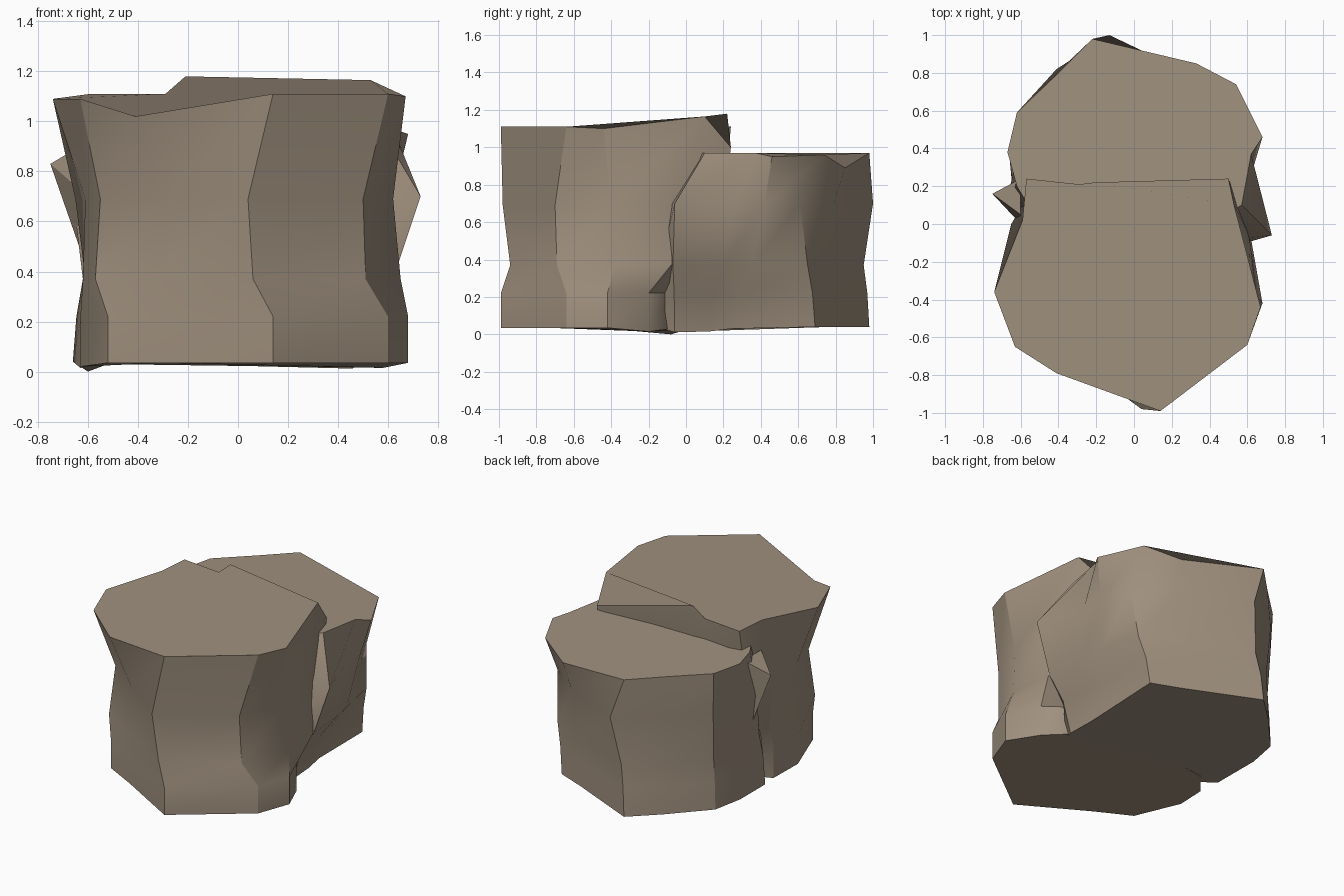
import bpy, bmesh, math

rock_mat = bpy.data.materials.new("brown_rock")
rock_mat.diffuse_color = (0.35, 0.28, 0.21, 1.0)


def finish(bm, name):
    """Turn a bmesh into a smooth-by-angle rock object."""
    bmesh.ops.recalc_face_normals(bm, faces=bm.faces[:])
    mesh = bpy.data.meshes.new(name)
    bm.to_mesh(mesh)
    bm.free()
    mesh.materials.append(rock_mat)
    obj = bpy.data.objects.new(name, mesh)
    bpy.context.collection.objects.link(obj)
    bpy.ops.object.select_all(action='DESELECT')
    obj.select_set(True)
    bpy.context.view_layer.objects.active = obj
    bpy.ops.object.shade_smooth_by_angle(angle=math.radians(30))


def rock_column(name, corners, high_z, mix):
    """Loft a weathered column; each corner lists top xyz, waist xy, low xy, foot xyz."""
    bm = bmesh.new()
    rings = []
    for level in range(5):
        ring = []
        for top, high, low, foot in corners:
            ankle = [f + (l - f) * mix for f, l in zip(foot, low)]
            co = (foot, (*ankle, 0.22), (*low, 0.37), (*high, high_z), top)[level]
            ring.append(bm.verts.new(co))
        rings.append(ring)
    n = len(corners)
    for a, b in zip(rings, rings[1:]):
        for i in range(n):
            j = (i + 1) % n
            bm.faces.new((a[i], a[j], b[j], b[i]))
    bm.faces.new(rings[-1])
    bm.faces.new(rings[0][::-1])
    finish(bm, name)


# Taller front column, corners counter-clockwise from the front tip
front = [
    ((0.14, -0.99, 1.11), (0.04, -0.98), (0.06, -0.94), (0.14, -0.99, 0.035)),
    ((0.60, -0.64, 1.11), (0.50, -0.70), (0.51, -0.69), (0.60, -0.64, 0.035)),
    ((0.67, -0.44, 1.10), (0.62, -0.40), (0.65, -0.38), (0.68, -0.42, 0.035)),
    ((0.53, 0.10, 1.165), (0.61, -0.06), (0.62, -0.08), (0.58, -0.20, 0.015)),
    ((0.50, 0.24, 1.00), (0.48, 0.20), (0.45, 0.10), (0.42, -0.08, 0.03)),
    ((-0.21, 0.22, 1.18), (-0.20, 0.20), (-0.20, 0.10), (-0.20, 0.05, 0.035)),
    ((-0.29, 0.21, 1.11), (-0.30, 0.20), (-0.30, 0.10), (-0.30, 0.05, 0.035)),
    ((-0.57, 0.24, 1.11), (-0.56, 0.15), (-0.55, 0.08), (-0.52, 0.02, 0.03)),
    ((-0.59, 0.02, 1.11), (-0.65, 0.00), (-0.61, -0.02), (-0.60, -0.08, 0.0)),
    ((-0.74, -0.36, 1.09), (-0.61, -0.32), (-0.62, -0.32), (-0.63, -0.30, 0.02)),
    ((-0.63, -0.65, 1.09), (-0.55, -0.53), (-0.57, -0.57), (-0.52, -0.62, 0.035)),
    ((-0.41, -0.79, 1.02), (-0.30, -0.72), (-0.34, -0.70), (-0.30, -0.735, 0.035)),
]
rock_column("front_rock_column", front, 0.69, 0.0)

# Shorter back column, bulging out at the seam on its right side
back = [
    ((0.57, 0.10, 0.97), (0.73, -0.06), (0.62, -0.07), (0.46, -0.06, 0.012)),
    ((0.62, 0.37, 0.97), (0.62, 0.26), (0.60, 0.20), (0.45, 0.12, 0.015)),
    ((0.68, 0.46, 0.95), (0.62, 0.42), (0.57, 0.35), (0.44, 0.24, 0.03)),
    ((0.54, 0.74, 0.96), (0.54, 0.61), (0.51, 0.65), (0.45, 0.69, 0.04)),
    ((0.33, 0.85, 0.89), (0.31, 0.79), (0.28, 0.77), (0.25, 0.77, 0.04)),
    ((-0.22, 0.98, 0.97), (-0.13, 1.00), (-0.18, 0.95), (-0.22, 0.98, 0.04)),
    ((-0.40, 0.80, 0.97), (-0.41, 0.82), (-0.40, 0.79), (-0.40, 0.81, 0.04)),
    ((-0.62, 0.59, 0.97), (-0.61, 0.58), (-0.60, 0.56), (-0.62, 0.57, 0.04)),
    ((-0.67, 0.38, 0.97), (-0.62, 0.36), (-0.62, 0.34), (-0.66, 0.36, 0.04)),
    ((-0.62, 0.20, 0.97), (-0.66, 0.18), (-0.62, 0.10), (-0.63, 0.05, 0.015)),
    ((-0.50, 0.00, 0.97), (-0.48, -0.05), (-0.48, -0.10), (-0.45, -0.12, 0.035)),
    ((0.40, 0.00, 0.97), (0.45, -0.09), (0.45, -0.14), (0.42, -0.15, 0.035)),
]
rock_column("back_rock_column", back, 0.70, 0.35)

# Chip jutting from the left seam
bm = bmesh.new()
tip = bm.verts.new((-0.75, 0.16, 0.83))
base = [bm.verts.new(p) for p in ((-0.60, 0.00, 0.70), (-0.60, 0.05, 0.92),
                                  (-0.60, 0.24, 0.92), (-0.60, 0.20, 0.40))]
for i in range(4):
    bm.faces.new((tip, base[i], base[(i + 1) % 4]))
bm.faces.new(base[::-1])
finish(bm, "left_chip")
